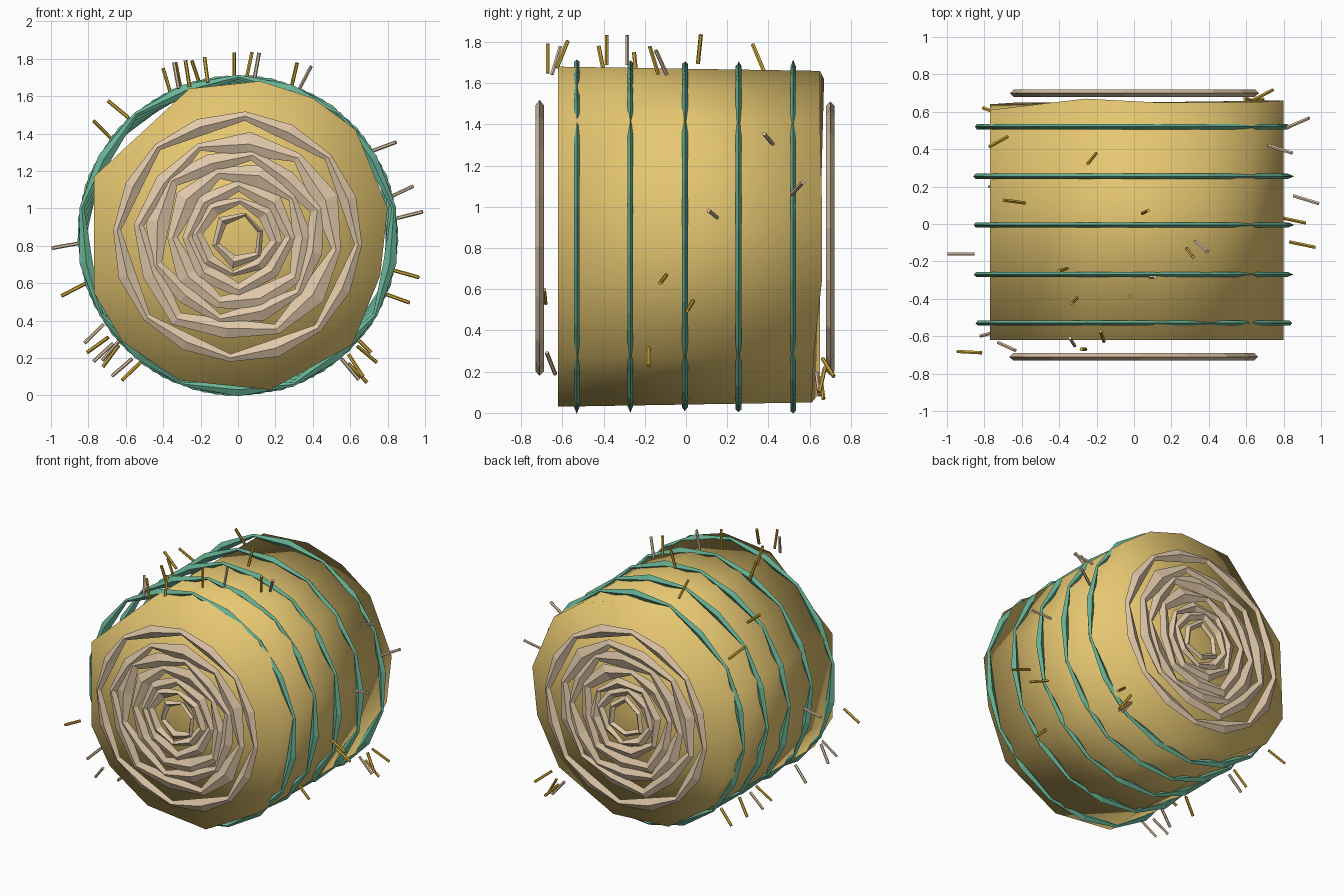
import bpy, bmesh, math, random
from mathutils import Vector

if "Cube" in bpy.data.objects:
    bpy.data.objects.remove(bpy.data.objects["Cube"])
random.seed(4)
CZ = 0.855  # height of the bale axis


def mat(name, rgb):
    m = bpy.data.materials.new(name)
    m.diffuse_color = (*rgb, 1)
    m.use_nodes = True
    m.node_tree.nodes["Principled BSDF"].inputs["Base Color"].default_value = m.diffuse_color
    return m


HAY = mat("hay gold", (0.79, 0.57, 0.165))
PALE = mat("pale straw", (0.75, 0.58, 0.40))
DARK = mat("dark straw", (0.68, 0.43, 0.04))
TWINE = mat("green twine", (0.14, 0.46, 0.31))


def finish(name, bm, material):
    bmesh.ops.recalc_face_normals(bm, faces=bm.faces[:])
    me = bpy.data.meshes.new(name)
    bm.to_mesh(me)
    bm.free()
    me.materials.append(material)
    ob = bpy.data.objects.new(name, me)
    bpy.context.collection.objects.link(ob)
    return ob


def ring(bm, y, outer, inner, half, phase=0.0, cx=0.0, cz=CZ):
    """Closed angular hoop round the y axis with a thin lozenge section."""
    n = len(outer)
    loops = []
    for i in range(n):
        a = phase + math.tau * i / n
        ro, ri = outer[i], inner[i]
        mid = (ro + ri) / 2
        loops.append([bm.verts.new((cx + r * math.cos(a), y + dy, cz + r * math.sin(a)))
                      for r, dy in ((ro, 0), (mid, half), (ri, 0), (mid, -half))])
    for i in range(n):
        p, q = loops[i], loops[(i + 1) % n]
        for k in range(4):
            bm.faces.new((p[k], q[k], q[(k + 1) % 4], p[(k + 1) % 4]))


# bale body: irregular polygon, back rim slightly worn, softly shaded all over
rim = [(-0.77, 1.17), (-0.77, 0.55), (-0.62, 0.29), (-0.31, 0.08), (0.17, 0.03), (0.61, 0.27),
       (0.76, 0.64), (0.80, 1.0), (0.63, 1.42), (0.40, 1.59), (0.12, 1.68), (-0.26, 1.64)]
bm = bmesh.new()
front = [bm.verts.new((x, -0.62, z)) for x, z in rim]
back_y = [0.61, 0.64, 0.65, 0.65, 0.61, 0.62, 0.66, 0.66, 0.65, 0.65, 0.65, 0.67]
back = [bm.verts.new((x, y, CZ + (z - CZ) * 0.975)) for (x, z), y in zip(rim, back_y)]
n = len(rim)
for i in range(n):
    j = (i + 1) % n
    bm.faces.new((front[i], front[j], back[j], back[i]))
for loop, y in ((front, -0.62), (back, 0.65)):
    c = bm.verts.new((0, y, CZ))
    for i in range(n):
        bm.faces.new((loop[i], loop[(i + 1) % n], c))
for f in bm.faces:
    f.smooth = True
finish("bale_body", bm, HAY)

# five twine bands, the second sinks into the hay on its right side
for b, y in enumerate((-0.53, -0.27, -0.005, 0.255, 0.52)):
    phase = -math.pi / 2 + b * 0.07
    outer, inner = [], []
    for i in range(18):
        a = math.sin(phase + math.tau * i / 18)
        c = math.cos(phase + math.tau * i / 18)
        dip = b == 1 and c > 0.7 and (0.25 < a < 0.4 or -0.7 < a < -0.45)
        outer.append(0.80 if dip else 0.861 - random.uniform(0, 0.006))
        inner.append((0.835 if i % 2 else 0.79) - (0.05 if dip else 0))
    bm = bmesh.new()
    ring(bm, y, outer, inner, 0.014, phase)
    finish(f"twine_band_{b + 1}", bm, TWINE)

# rolled straw layers on both ends
for side, y in (("front", -0.71), ("back", 0.70)):
    bm = bmesh.new()
    for r, n, w in ((0.67, 16, 0.045), (0.56, 12, 0.055), (0.48, 12, 0.06), (0.39, 10, 0.06),
                    (0.30, 8, 0.055), (0.23, 8, 0.05), (0.15, 6, 0.035)):
        chord = math.cos(math.tau / n)
        j = 0.005 if r > 0.6 else 0.022
        outer = [r + random.uniform(-j, j) for _ in range(n)]
        inner = [(r - w) * (1 if i % 2 else max(chord, 0.86)) for i in range(n)]
        ring(bm, y, outer, inner, 0.02, random.uniform(0, 6), random.uniform(-j, j) * 0.5, 0.845)
    finish(f"{side}_spiral_layers", bm, PALE)

# loose straws sticking out: x, y, z of the middle, tilt along y
gold = [(-0.02, -0.385, 1.76, 0), (0.06, 0.065, 1.765, 0.1), (0.30, -0.155, 1.71, -0.3),
        (-0.17, -0.6, 1.74, 0.4), (-0.225, 0.35, 1.725, -0.4), (-0.27, -0.67, 1.72, 0),
        (-0.32, -0.41, 1.71, -0.2), (-0.38, -0.245, 1.68, -0.1), (-0.64, 0.12, 1.53, 0.1),
        (-0.725, 0.44, 1.42, -0.4), (-0.88, -0.685, 0.565, 0.05),
        (0.90, -0.11, 0.65, -0.2), (0.85, 0.02, 0.52, -0.2), (0.66, -0.18, 0.28, 0),
        (0.69, 0.69, 0.22, 0.4), (0.63, 0.66, 0.16, -0.2), (-0.75, 0.6, 0.27, 0.3),
        (-0.68, 0.3, 0.21, 0.2), (-0.57, -0.1, 0.13, -0.3), (0.64, 0.66, 0.12, 0.1)]
pale = [(0.10, -0.285, 1.76, 0), (0.36, -0.12, 1.70, -0.4), (-0.33, -0.63, 1.71, 0.3),
        (0.78, 0.4, 1.33, -0.3), (0.875, 0.54, 1.09, 0.4), (0.92, 0.13, 0.965, -0.3),
        (-0.925, -0.16, 0.80, 0), (-0.68, -0.655, 0.24, 0.3), (-0.77, -0.585, 0.33, -0.2),
        (-0.62, -0.46, 0.15, 0.2), (-0.72, 0.2, 0.23, 0), (0.60, 0.64, 0.14, 0.1)]
for label, rows, m in (("gold", gold, DARK), ("pale", pale, PALE)):
    bm = bmesh.new()
    for x, y, z, tilt in rows:
        d = Vector((x, 0, z - CZ)).normalized() + Vector((0, tilt, 0))
        # small sideways lean so they do not all point at the axis
        d = (d + Vector((-d.z, 0, d.x)) * random.uniform(-0.2, 0.2)).normalized()
        M = d.to_track_quat('Z', 'Y').to_matrix().to_4x4()
        M.translation = (x, y, z)
        bmesh.ops.create_cone(bm, cap_ends=True, segments=6, radius1=0.01, radius2=0.01,
                              depth=0.145, matrix=M)
    finish(f"loose_{label}_straws", bm, m)
